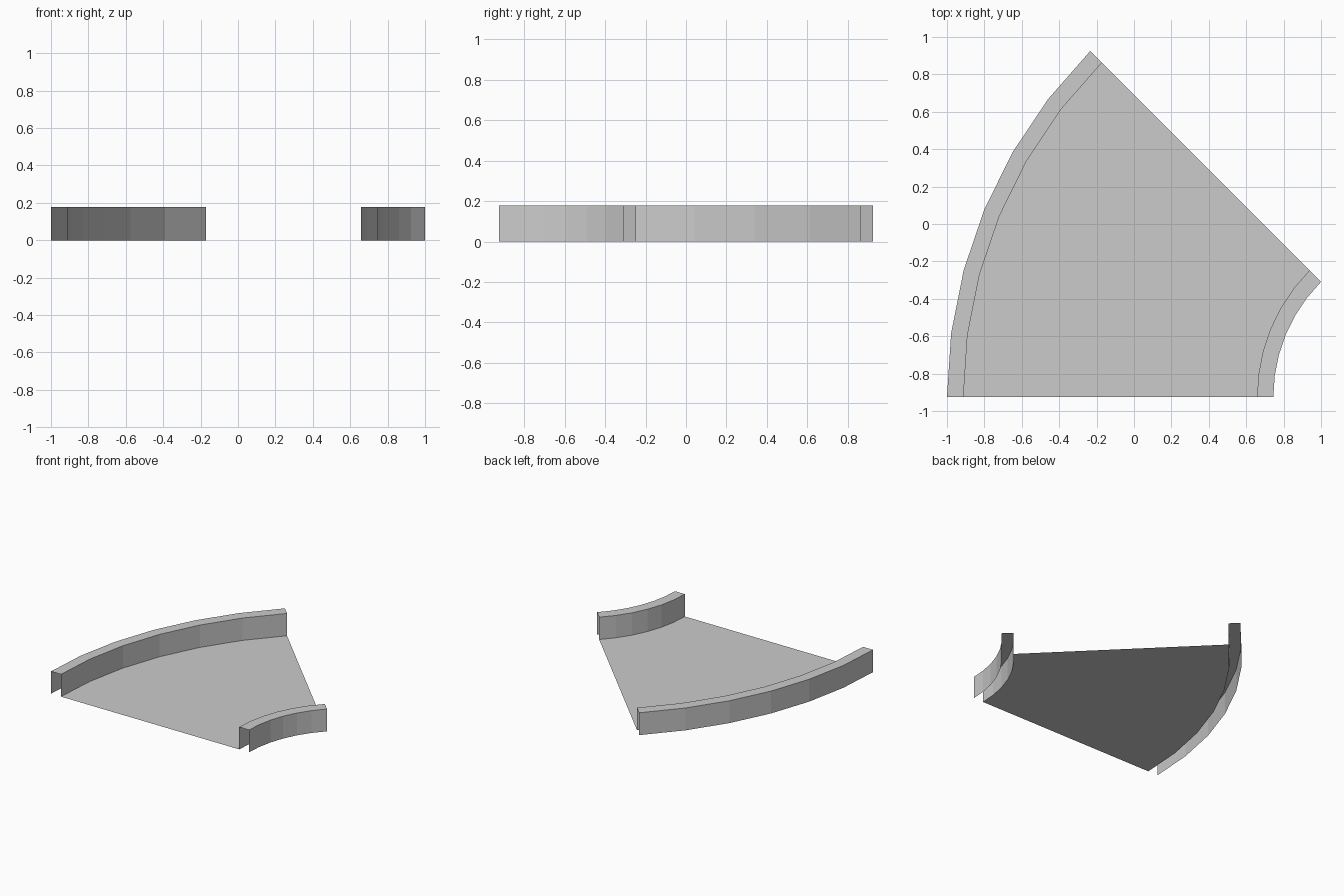
import bpy
import bmesh
from math import sin, cos, radians

cube = bpy.data.objects.get("Cube")
if cube:
    bpy.data.objects.remove(cube)

# Bend layout: arcs share one centre and sweep an eighth of a turn
CENTRE_X, CENTRE_Y = 1.615, -0.9245
OUTER, OUTER_LIP = 2.615, 2.527
INNER_LIP, INNER = 0.957, 0.87
HEIGHT = 0.178
SWEEP, STEPS = radians(45), 6

grey = bpy.data.materials.new("light_grey")
grey.use_nodes = True
colour = (0.6, 0.6, 0.6, 1)
grey.diffuse_color = colour
grey.node_tree.nodes["Principled BSDF"].inputs["Base Color"].default_value = colour


def sweep(name, profile):
    """Sweep an open (radius, height) profile, outside to inside, along the bend."""
    bm = bmesh.new()
    rows = []
    for i in range(STEPS + 1):
        t = SWEEP * i / STEPS
        rows.append([bm.verts.new((CENTRE_X - r * cos(t), CENTRE_Y + r * sin(t), z))
                     for r, z in profile])
    for near, far in zip(rows, rows[1:]):
        for j in range(len(profile) - 1):
            bm.faces.new((near[j], near[j + 1], far[j + 1], far[j]))
    mesh = bpy.data.meshes.new(name)
    bm.to_mesh(mesh)
    bm.free()
    mesh.materials.append(grey)
    obj = bpy.data.objects.new(name, mesh)
    bpy.context.collection.objects.link(obj)


def curb(name, outside, inside):
    """Hollow kerb: two walls and a top, open underneath and at both ends."""
    sweep(name, [(outside, 0), (outside, HEIGHT), (inside, HEIGHT), (inside, 0)])


# Thin floor between two hollow kerbs
sweep("floor", [(OUTER_LIP, 0), (INNER_LIP, 0)])
curb("outer_curb", OUTER, OUTER_LIP)
curb("inner_curb", INNER_LIP, INNER)
